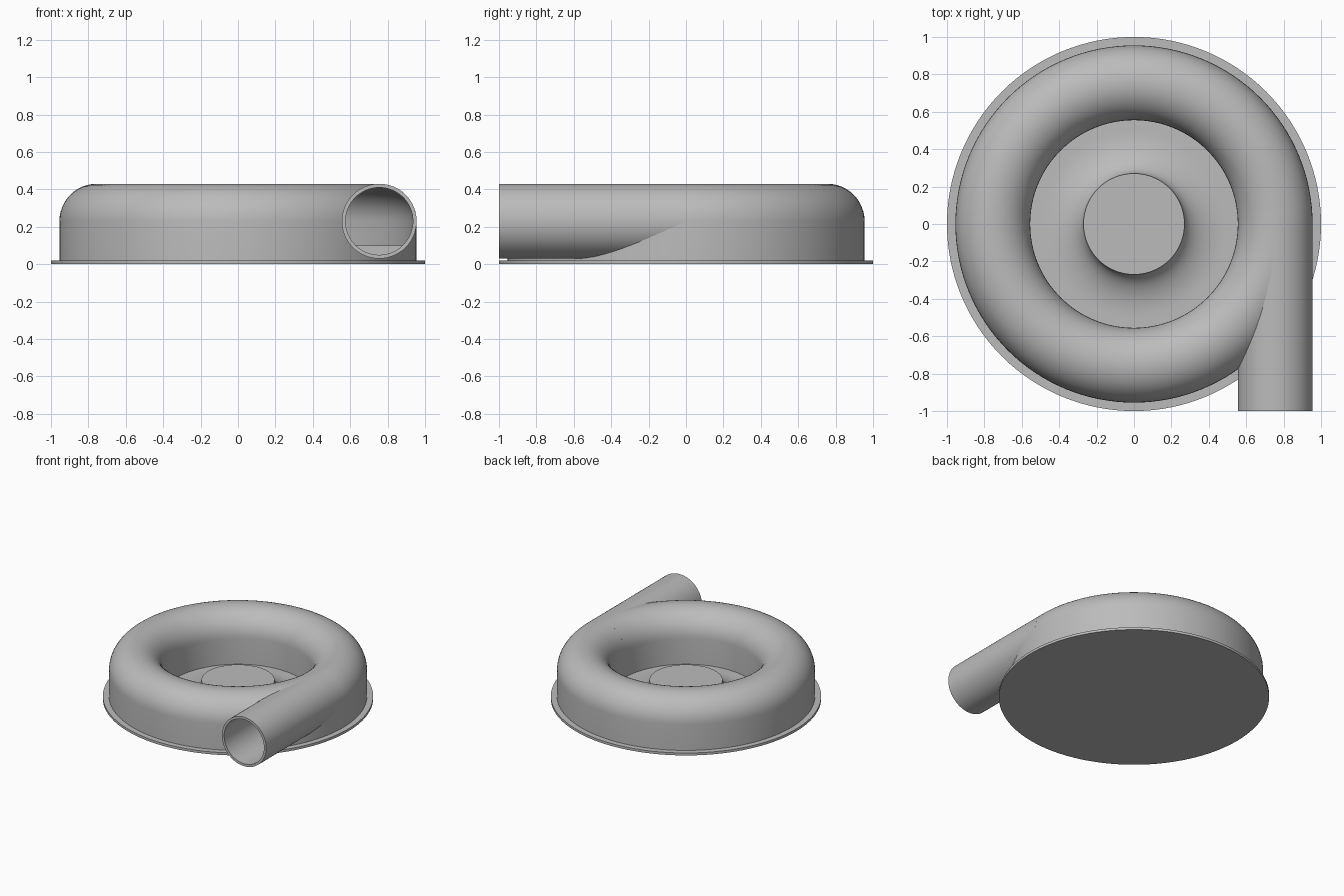
import bpy, bmesh
from math import sin, cos, pi, radians
from mathutils import Matrix, Vector

cube = bpy.data.objects.get("Cube")
if cube:
    bpy.data.objects.remove(cube, do_unlink=True)

# One plain grey for the whole housing
grey = bpy.data.materials.new("plain_grey")
grey.use_nodes = True
GREY = (0.5, 0.5, 0.5, 1)
grey.diffuse_color = GREY
grey.node_tree.nodes["Principled BSDF"].inputs["Base Color"].default_value = GREY

RING, PIPE, BORE, MID = 0.755, 0.2, 0.18, 0.23   # scroll radius, pipe radii, pipe height


def lathe(name, profile, closed, segments=128, matrix=Matrix()):
    """Spin an (r, z) profile about the z axis."""
    bm = bmesh.new()
    verts = [bm.verts.new((r, 0, z)) for r, z in profile]
    edges = [bm.edges.new(pair) for pair in zip(verts, verts[1:])]
    if closed:
        edges.append(bm.edges.new((verts[-1], verts[0])))
    bmesh.ops.spin(bm, geom=verts + edges, cent=(0, 0, 0), axis=(0, 0, 1),
                   angle=2 * pi, steps=segments, use_merge=True)
    bmesh.ops.remove_doubles(bm, verts=bm.verts, dist=1e-5)
    bmesh.ops.recalc_face_normals(bm, faces=bm.faces)
    bm.transform(matrix)
    mesh = bpy.data.meshes.new(name)
    bm.to_mesh(mesh)
    bm.free()
    obj = bpy.data.objects.new(name, mesh)
    bpy.context.collection.objects.link(obj)
    mesh.materials.append(grey)
    return obj


def activate(obj):
    bpy.ops.object.select_all(action='DESELECT')
    obj.select_set(True)
    bpy.context.view_layer.objects.active = obj


def smooth(obj):
    activate(obj)
    bpy.ops.object.shade_smooth_by_angle(angle=radians(30))


def cut(obj, cutter):
    cutter.hide_render = True
    mod = obj.modifiers.new("cut", 'BOOLEAN')
    mod.operation, mod.solver, mod.object = 'DIFFERENCE', 'EXACT', cutter
    activate(obj)
    bpy.ops.object.modifier_apply(modifier=mod.name)
    bpy.data.objects.remove(cutter, do_unlink=True)


def arch(radius, bottom, steps=24):
    """Half-round top with straight sides down to the bottom."""
    arc = [(RING + radius * cos(pi * i / steps), MID + radius * sin(pi * i / steps))
           for i in range(steps + 1)]
    return [(RING + radius, bottom)] + arc + [(RING - radius, bottom)]


# Round base plate with the flared hub in its middle
flare = [(0.5 - 0.23 * cos(t), 0.15 - 0.13 * sin(t))
         for t in (pi / 2 * (1 - i / 14) for i in range(15))]
base = lathe("base_plate_and_hub",
             [(0, 0), (1, 0), (1, 0.02)] + flare + [(0, 0.15)], False)
smooth(base)

# Hollow ring-shaped scroll, opened where the outlet enters
scroll = lathe("scroll_housing", arch(PIPE, 0.015), True)
cut(scroll, lathe("cavity_cutter", arch(BORE, 0.1), True))
along_y = Matrix.Translation(Vector((RING, 0, MID))) @ Matrix.Rotation(radians(90), 4, 'X')
cut(scroll, lathe("bore_cutter", [(0, 0), (0.19, 0), (0.19, 1.2), (0, 1.2)],
                  False, 64, along_y))
smooth(scroll)

# Straight outlet pipe leaving the scroll towards the front
pipe = lathe("outlet_pipe", [(BORE, 0), (PIPE, 0), (PIPE, 1), (BORE, 1)],
             True, 64, along_y)
smooth(pipe)
